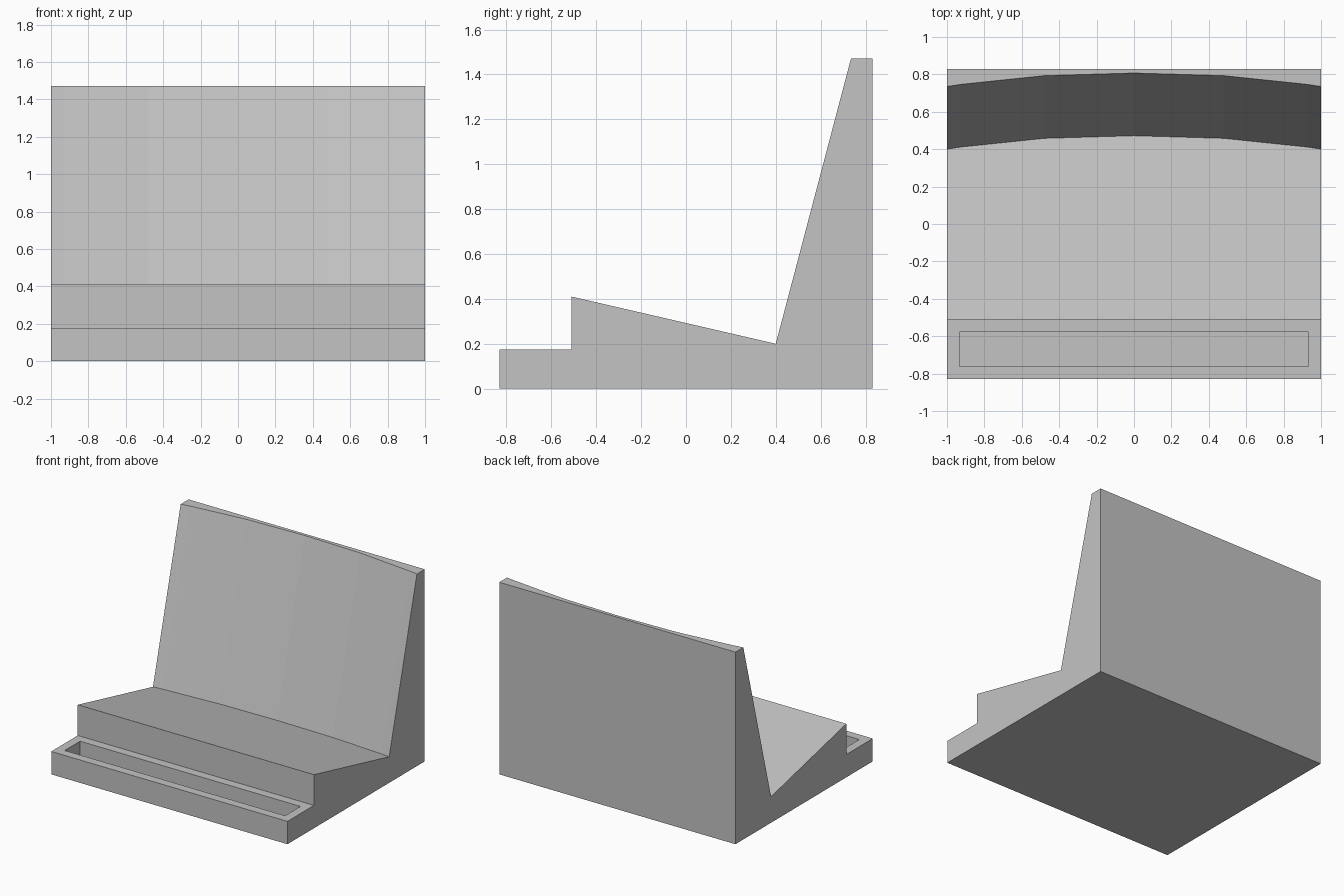
import bpy
import bmesh

cube = bpy.data.objects.get("Cube")
if cube:
    bpy.data.objects.remove(cube, do_unlink=True)

# Single plain grey material
GREY = (0.55, 0.55, 0.55, 1.0)
grey = bpy.data.materials.new("plain grey")
grey.use_nodes = True
grey.diffuse_color = GREY
grey.node_tree.nodes["Principled BSDF"].inputs["Base Color"].default_value = GREY


def add_object(name, bm):
    bmesh.ops.recalc_face_normals(bm, faces=bm.faces)
    mesh = bpy.data.meshes.new(name)
    bm.to_mesh(mesh)
    bm.free()
    mesh.materials.append(grey)
    obj = bpy.data.objects.new(name, mesh)
    bpy.context.collection.objects.link(obj)
    return obj


FRONT, STEP, BACK = -0.83, -0.51, 0.83
TRAY_TOP, SEAT_TOP, TOP = 0.175, 0.41, 1.47


# Side profile of seat and backrest; curve is the backward offset of the hollow
def profile(curve):
    crease_y = 0.40 + curve
    crease_z = SEAT_TOP - 0.231 * (crease_y - STEP)
    return [(STEP, 0), (STEP, SEAT_TOP), (crease_y, crease_z),
            (0.735 + curve, TOP), (BACK, TOP), (BACK, 0)]


# Seat and backrest: the profile lofted across the width
half = [(0.48, 0.058), (0.93, 0.011), (1.0, 0.0)]
stations = [(-x, c) for x, c in reversed(half)] + [(0, 0.072)] + half
bm = bmesh.new()
rings = [[bm.verts.new((x, y, z)) for y, z in profile(c)] for x, c in stations]
for a, b in zip(rings, rings[1:]):
    for i in range(len(a)):
        j = (i + 1) % len(a)
        bm.faces.new((a[i], a[j], b[j], b[i]))
bm.faces.new(rings[0])
bm.faces.new(rings[-1])
add_object("seat_and_backrest", bm)

# Front tray: a block with a sunken trough in its top
bm = bmesh.new()
bmesh.ops.create_cube(bm, size=1)
for v in bm.verts:
    v.co.x *= 2
    v.co.y = FRONT if v.co.y < 0 else STEP
    v.co.z = 0 if v.co.z < 0 else TRAY_TOP
bm.normal_update()
top = max(bm.faces, key=lambda f: f.calc_center_median().z)
bmesh.ops.inset_region(bm, faces=[top], thickness=0.067, use_even_offset=True)
sunk = bmesh.ops.extrude_face_region(bm, geom=[top])["geom"]
bmesh.ops.translate(bm, vec=(0, 0, -0.125),
                    verts=[g for g in sunk if isinstance(g, bmesh.types.BMVert)])
if top.is_valid:
    bmesh.ops.delete(bm, geom=[top], context='FACES_ONLY')
add_object("front_tray", bm)
